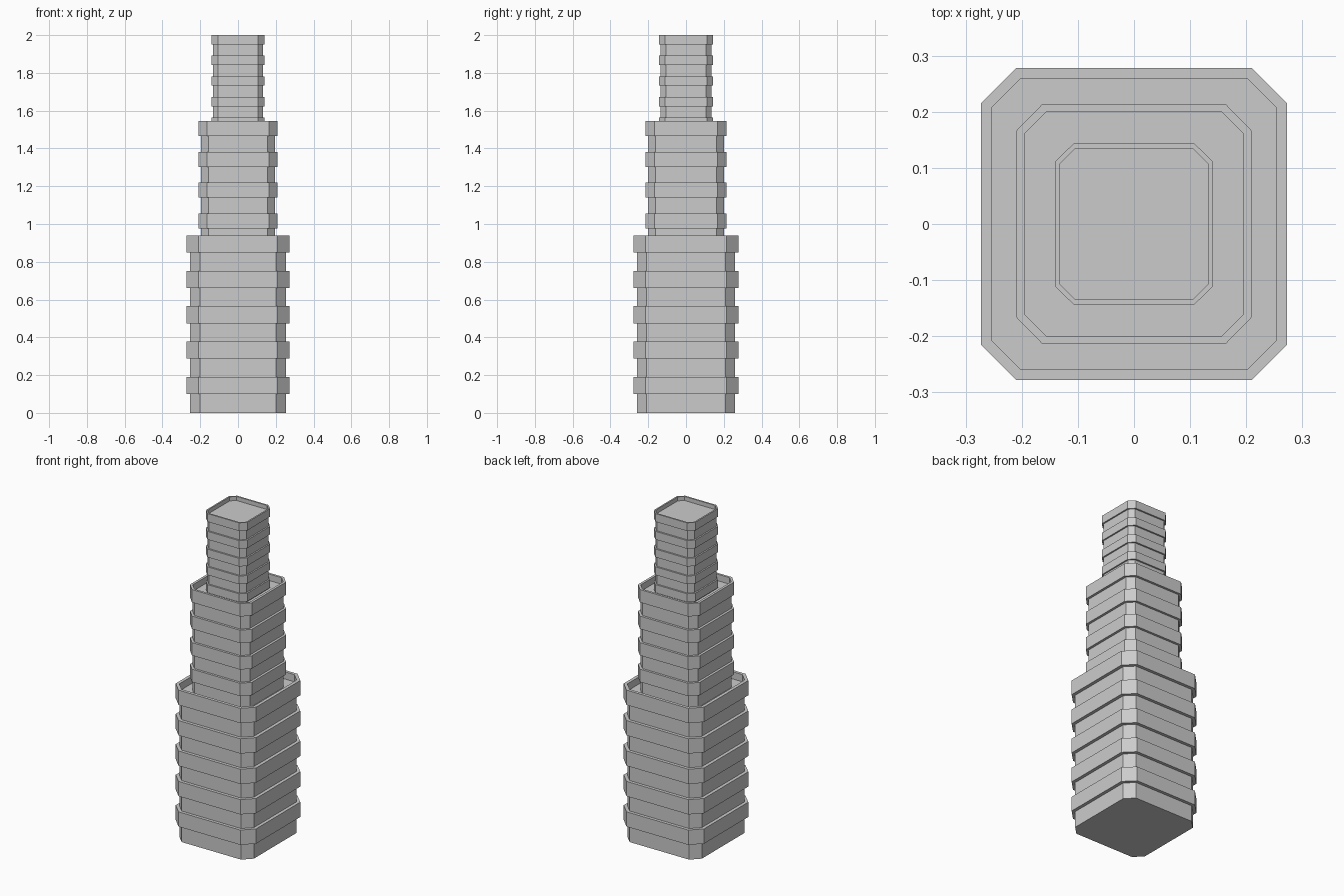
import bpy, bmesh

if "Cube" in bpy.data.objects:
    bpy.data.objects.remove(bpy.data.objects["Cube"])


def octagon(hx, hy, cx, cy):
    """Rectangle with cut corners; cx, cy are where the flat sides end."""
    return [(cx, -hy), (hx, -cy), (hx, cy), (cx, hy),
            (-cx, hy), (-hx, cy), (-hx, -cy), (-cx, -hy)]


def tier(name, base, top, count, period, band, core, ledge, roof):
    """Loft a chamfered core with protruding bands, ending in a parapet."""
    levels = [(core, base)]
    for i in range(count):
        hi = top - (count - 1 - i) * period
        lo = hi - band
        if lo > base:
            levels.append((core, lo))
        levels += [(ledge, max(lo, base)), (ledge, hi), (core, hi)]
    levels.append((core, roof))  # inside of the parapet down to the roof

    bm = bmesh.new()
    rings = [[bm.verts.new((x, y, z)) for x, y in octagon(*shape)]
             for shape, z in levels]
    for a, b in zip(rings, rings[1:]):
        for i in range(8):
            j = (i + 1) % 8
            bm.faces.new((a[i], a[j], b[j], b[i]))
    bm.faces.new(rings[0][::-1])
    bm.faces.new(rings[-1])
    mesh = bpy.data.meshes.new(name)
    bm.to_mesh(mesh)
    bm.free()
    bpy.context.collection.objects.link(bpy.data.objects.new(name, mesh))


# Three stacked tiers, each standing on the recessed roof of the one below
tier("lower_tier", 0, 0.939, 5, 0.187, 0.091,
     (0.253, 0.259, 0.202, 0.208), (0.273, 0.278, 0.210, 0.215), 0.895)
tier("middle_tier", 0.895, 1.545, 4, 0.163, 0.079,
     (0.195, 0.200, 0.156, 0.161), (0.210, 0.214, 0.163, 0.166), 1.505)
tier("upper_tier", 1.505, 2.0, 5, 0.109, 0.050,
     (0.132, 0.134, 0.105, 0.107), (0.141, 0.144, 0.107, 0.111), 1.975)
